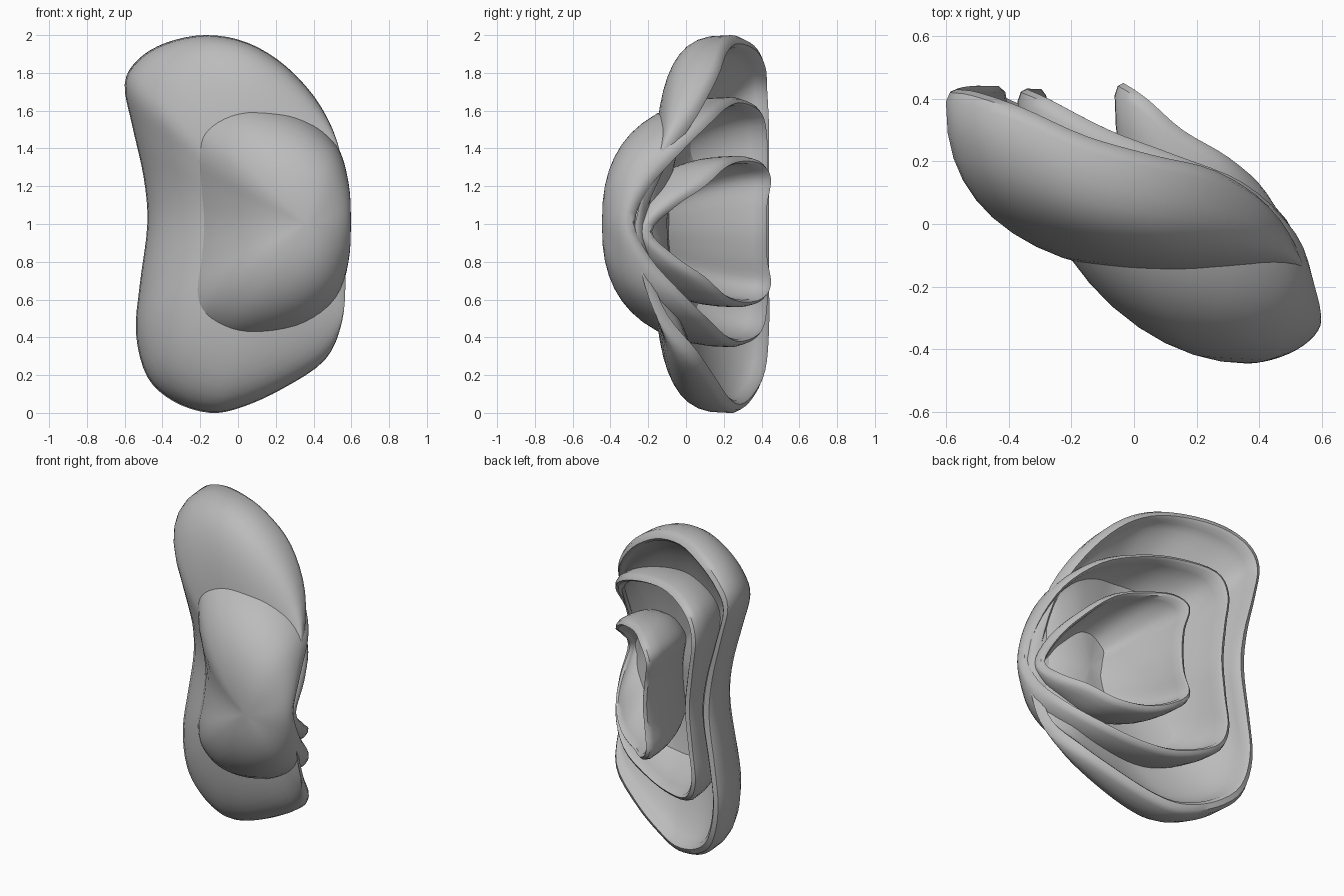
import bpy, bmesh, math
from mathutils import Vector

cube = bpy.data.objects.get("Cube")
if cube:
    bpy.data.objects.remove(cube)

grey = bpy.data.materials.new("light_grey")
grey.use_nodes = True
COLOUR = (0.5, 0.5, 0.5, 1)
grey.diffuse_color = COLOUR
grey.node_tree.nodes["Principled BSDF"].inputs["Base Color"].default_value = COLOUR


def closed_spline(points, steps=4):
    """Smooth closed curve through the given points."""
    pts = [Vector(p) for p in points]
    n, out = len(pts), []
    for i in range(n):
        a, b, c, d = (pts[(i + k) % n] for k in (-1, 0, 1, 2))
        for s in range(steps):
            t = s / steps
            out.append(0.5 * (2 * b + (c - a) * t + (2 * a - 5 * b + 4 * c - d) * t ** 2
                              + (3 * b - a - 3 * c + d) * t ** 3))
    return out


def bowl_rings(pole, rim, powers, rows=12):
    """Rings from near the pole to the rim; fullness differs sideways and upright."""
    rings = []
    for r in range(1, rows + 1):
        angle = math.pi / 2 * r / rows
        ring = []
        for p in rim:
            out = p - pole
            upright = abs(out.z) / math.hypot(out.x, out.z)
            power = powers[0] + (powers[1] - powers[0]) * upright ** 3
            side = math.sin(angle) ** (2 / power)
            depth = 1 - max(math.cos(angle), 0) ** (2 / power)
            ring.append(pole + Vector((out.x * side, out.y * depth, out.z * side)))
        rings.append(ring)
    return rings


def inset(rim, pole, amount, lift):
    out = []
    for p in rim:
        flat = Vector((p.x - pole.x, 0, p.z - pole.z))
        out.append(p - flat.normalized() * amount + Vector((0, lift, 0)))
    return out


def petal(name, pole, outline, thick, powers):
    """Hollow cup with a rounded lip, open towards the back."""
    pole = Vector(pole)
    rim = closed_spline(outline)
    inner_pole = pole + Vector((0, thick, 0))
    inner_rim = inset(rim, pole, thick, 0.02)
    rings = bowl_rings(pole, rim, powers)
    rings.append(inset(rim, pole, thick * 0.25, 0.03))
    rings.append(inset(rim, pole, thick * 0.7, 0.04))
    rings += reversed(bowl_rings(inner_pole, inner_rim, (1.65, 1.65)))
    bm = bmesh.new()
    loops = [[bm.verts.new(p) for p in ring] for ring in rings]
    n = len(rim)
    for a, b in zip(loops, loops[1:]):
        for i in range(n):
            j = (i + 1) % n
            bm.faces.new((a[i], a[j], b[j], b[i]))
    for loop, centre in ((loops[0], pole), (loops[-1], inner_pole)):
        tip = bm.verts.new(centre)
        for i in range(n):
            bm.faces.new((loop[i], loop[(i + 1) % n], tip))
    bmesh.ops.recalc_face_normals(bm, faces=bm.faces)
    mesh = bpy.data.meshes.new(name)
    bm.to_mesh(mesh)
    bm.free()
    mesh.materials.append(grey)
    obj = bpy.data.objects.new(name, mesh)
    bpy.context.collection.objects.link(obj)
    bpy.ops.object.select_all(action="DESELECT")
    obj.select_set(True)
    bpy.context.view_layer.objects.active = obj
    bpy.ops.object.shade_smooth_by_angle(angle=math.radians(40))


def mirrored(waist, upper, end):
    """Outline whose lower half repeats the upper half about the waist height."""
    lower = [(x, y, 2 * waist[2] - z) for x, y, z in reversed(upper)]
    return [waist] + upper + [end] + lower


# Large bean-shaped outer petal
petal("outer_petal", (0.24, -0.17, 1), [
    (-0.48, 0.4, 1), (-0.5, 0.4, 1.25), (-0.56, 0.4, 1.52), (-0.6, 0.39, 1.74),
    (-0.53, 0.38, 1.87), (-0.38, 0.33, 1.96), (-0.17, 0.24, 2), (0.05, 0.18, 1.96),
    (0.26, 0.13, 1.83), (0.44, 0.02, 1.62), (0.545, -0.14, 1.36), (0.57, -0.27, 1),
    (0.57, -0.23, 0.72), (0.55, -0.14, 0.48), (0.46, 0.02, 0.28), (0.24, 0.12, 0.13),
    (0.02, 0.19, 0.03), (-0.15, 0.25, 0), (-0.34, 0.32, 0.06), (-0.48, 0.38, 0.19),
    (-0.54, 0.4, 0.42), (-0.52, 0.4, 0.68)], 0.07, (2.05, 3.2))

# Middle petal, bulging out through the front of the outer one
petal("middle_petal", (0.36, -0.445, 1), mirrored(
    (-0.33, 0.39, 1.01),
    [(-0.35, 0.39, 1.25), (-0.37, 0.39, 1.47), (-0.3, 0.36, 1.61), (-0.1, 0.26, 1.67),
     (0.12, 0.18, 1.65), (0.35, 0.09, 1.57), (0.52, -0.06, 1.42), (0.585, -0.23, 1.22)],
    (0.597, -0.31, 1.01)), 0.05, (1.75, 2.5))

# Small inner petal
petal("inner_petal", (0.36, -0.3, 0.96), mirrored(
    (-0.03, 0.39, 0.96),
    [(-0.04, 0.39, 1.11), (-0.06, 0.41, 1.26), (0.02, 0.36, 1.34), (0.14, 0.26, 1.36),
     (0.3, 0.17, 1.33), (0.43, 0.06, 1.23), (0.52, -0.1, 1.11)],
    (0.55, -0.22, 0.96)), 0.045, (2, 2.2))
